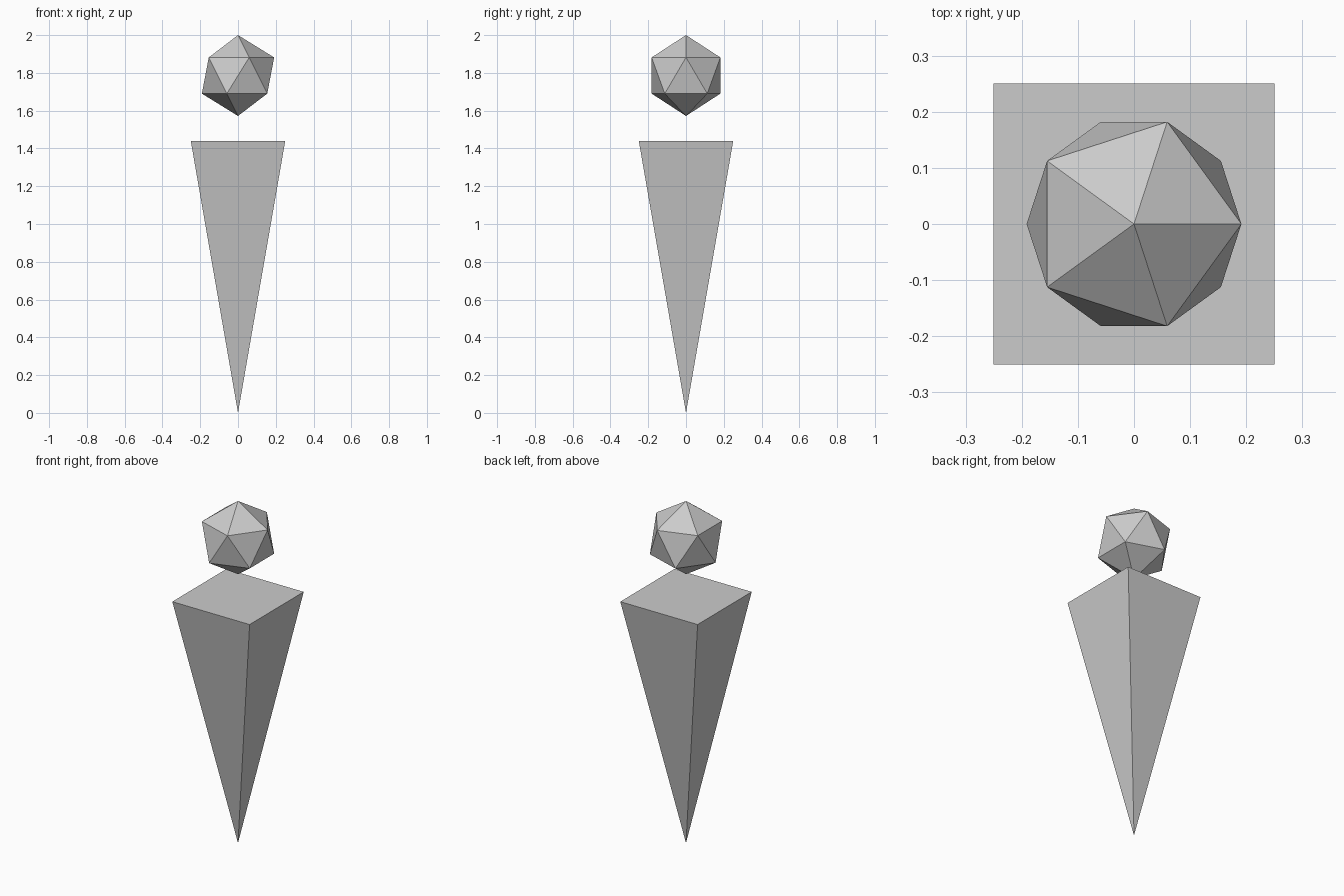
import bpy
from math import pi, sqrt

if "Cube" in bpy.data.objects:
    bpy.data.objects.remove(bpy.data.objects["Cube"])

SPIKE_HEIGHT = 1.44
SPIKE_HALF = 0.25
GEM_RADIUS = 0.214

# Inverted square pyramid, point down on the ground
bpy.ops.mesh.primitive_cone_add(
    vertices=4, radius1=0, radius2=SPIKE_HALF * sqrt(2), depth=SPIKE_HEIGHT,
    location=(0, 0, SPIKE_HEIGHT / 2), rotation=(0, 0, pi / 4))
spike = bpy.context.object
spike.name = "inverted_pyramid"
bpy.ops.object.transform_apply(location=False, rotation=True, scale=False)

# Floating icosahedron, its top vertex at z = 2
bpy.ops.mesh.primitive_ico_sphere_add(
    subdivisions=1, radius=GEM_RADIUS, location=(0, 0, 2 - GEM_RADIUS))
bpy.context.object.name = "floating_icosahedron"
